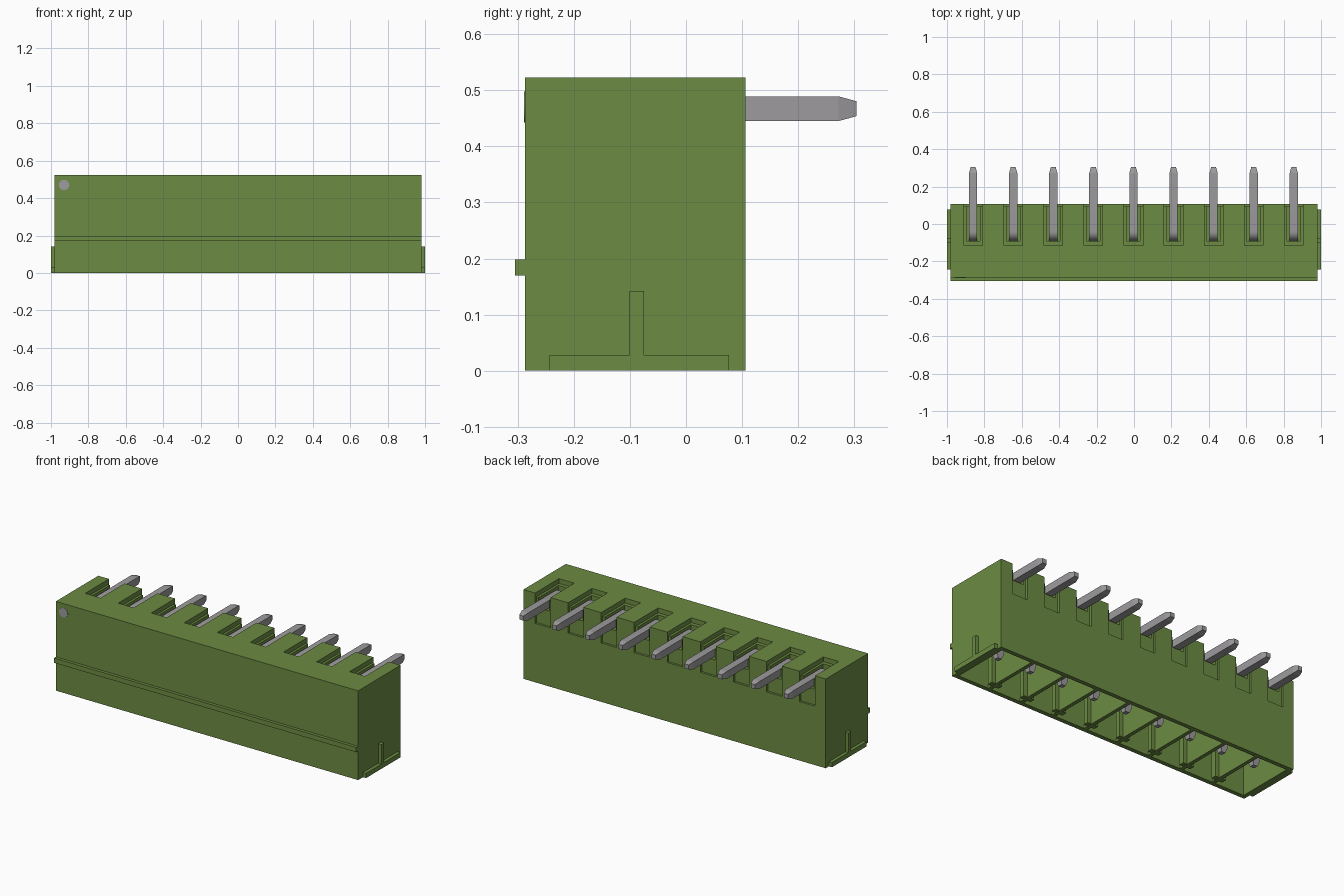
import bpy, bmesh, math
from mathutils import Vector

cube = bpy.data.objects.get("Cube")
if cube:
    bpy.data.objects.remove(cube, do_unlink=True)


def material(name, rgb):
    m = bpy.data.materials.new(name)
    m.use_nodes = True
    m.diffuse_color = (*rgb, 1)
    m.node_tree.nodes["Principled BSDF"].inputs["Base Color"].default_value = (*rgb, 1)
    return m


green = material("green plastic", (0.15, 0.26, 0.055))
metal = material("grey metal", (0.34, 0.33, 0.34))


def add_object(name, bm, mat):
    bmesh.ops.recalc_face_normals(bm, faces=bm.faces)
    mesh = bpy.data.meshes.new(name)
    bm.to_mesh(mesh)
    bm.free()
    ob = bpy.data.objects.new(name, mesh)
    ob.data.materials.append(mat)
    bpy.context.collection.objects.link(ob)
    return ob


def add_box(bm, xs, ys, zs):
    verts = bmesh.ops.create_cube(bm, size=1)["verts"]
    for v in verts:
        v.co = Vector([(a + b) / 2 + c * (b - a)
                       for c, (a, b) in zip(v.co, (xs, ys, zs))])


def boxes(name, specs, mat=green):
    bm = bmesh.new()
    for spec in specs:
        add_box(bm, *spec)
    return add_object(name, bm, mat)


def cut(target, name, specs):
    cutter = boxes(name, specs)
    cutter.hide_render = True
    mod = target.modifiers.new(name, 'BOOLEAN')
    mod.operation, mod.solver, mod.object = 'DIFFERENCE', 'EXACT', cutter
    bpy.context.view_layer.objects.active = target
    bpy.ops.object.modifier_apply(modifier=name)
    bpy.data.objects.remove(cutter, do_unlink=True)


PITCH = 0.2143
PIN_X = [-0.003 + PITCH * i for i in range(-4, 5)]
DIVIDER_X = [x + PITCH / 2 for x in PIN_X[:-1]]
W, FRONT, BACK, TOP = 0.98, -0.287, 0.106, 0.523

# Housing with stepped pin slots on top and open cells underneath
housing = boxes("housing", [((-W, W), (FRONT, BACK), (0, TOP))])
cut(housing, "top_recess", [((x - 0.05, x + 0.05), (-0.115, 0.2), (0.495, 0.6)) for x in PIN_X])
cut(housing, "back_notch", [((x - 0.05, x + 0.05), (0.093, 0.2), (0.345, 0.6)) for x in PIN_X])
cut(housing, "pin_channel", [((x - 0.036, x + 0.036), (-0.092, 0.2), (0.435, 0.6)) for x in PIN_X])
edges = [-W + 0.025] + DIVIDER_X + [W - 0.025]
cells = []
for i, (a, b) in enumerate(zip(edges, edges[1:])):
    left = a if i == 0 else a + 0.011
    right = b if i == len(PIN_X) - 1 else b - 0.011
    cells.append(((left, right), (FRONT + 0.025, BACK - 0.025), (-0.1, 0.32)))
cut(housing, "cell_cutter", cells)

# Keys on the dividers beside the front wall
boxes("divider_keys", [((x - 0.035, x + 0.035), (-0.235, -0.205), (0.002, 0.32))
                       for x in DIVIDER_X])

# Ridge along the front and T-shaped ribs on both ends
boxes("front_ridge", [((-W, W), (-0.305, FRONT + 0.005), (0.17, 0.198))])
for side, name in ((1, "left"), (-1, "right")):
    xs = tuple(sorted((side * (W - 0.005), side)))
    boxes(name + "_foot_rib", [(xs, (-0.243, 0.077), (0, 0.028))])
    boxes(name + "_upright_rib", [(xs, (-0.101, -0.075), (0.02, 0.142))])

# Round mark at the first pin
bm = bmesh.new()
bmesh.ops.create_cone(bm, cap_ends=True, segments=24, radius1=0.028, radius2=0.028, depth=0.004)
for v in bm.verts:
    x, y, z = v.co
    v.co = (x - 0.93, FRONT + z, y + 0.47)
add_object("first_pin_mark", bm, metal)

# Bent square pins: stations of y, z, heading and scale along the path
HALF, RADIUS, BEND_Y, PIN_Z = 0.022, 0.028, -0.04, 0.467
stations = [(0.304, PIN_Z, 0, 0.6), (0.272, PIN_Z, 0, 1)]
for i in range(9):
    t = math.pi / 2 * i / 8
    stations.append((BEND_Y - RADIUS * math.sin(t),
                     PIN_Z - RADIUS + RADIUS * math.cos(t), t, 1))
stations += [(BEND_Y - RADIUS, 0.08, math.pi / 2, 1),
             (BEND_Y - RADIUS, 0.05, math.pi / 2, 0.6)]
for n, px in enumerate(PIN_X):
    bm = bmesh.new()
    rings = []
    for y, z, t, s in stations:
        h = HALF * s
        rings.append([bm.verts.new((px + a * h, y - b * h * math.sin(t), z + b * h * math.cos(t)))
                      for a, b in ((-1, -1), (1, -1), (1, 1), (-1, 1))])
    for r, q in zip(rings, rings[1:]):
        for k in range(4):
            bm.faces.new((r[k], r[(k + 1) % 4], q[(k + 1) % 4], q[k]))
    bm.faces.new(rings[0])
    bm.faces.new(rings[-1])
    pin = add_object(f"pin_{n + 1}", bm, metal)
    bpy.ops.object.select_all(action='DESELECT')
    pin.select_set(True)
    bpy.context.view_layer.objects.active = pin
    bpy.ops.object.shade_smooth_by_angle(angle=math.radians(14))
